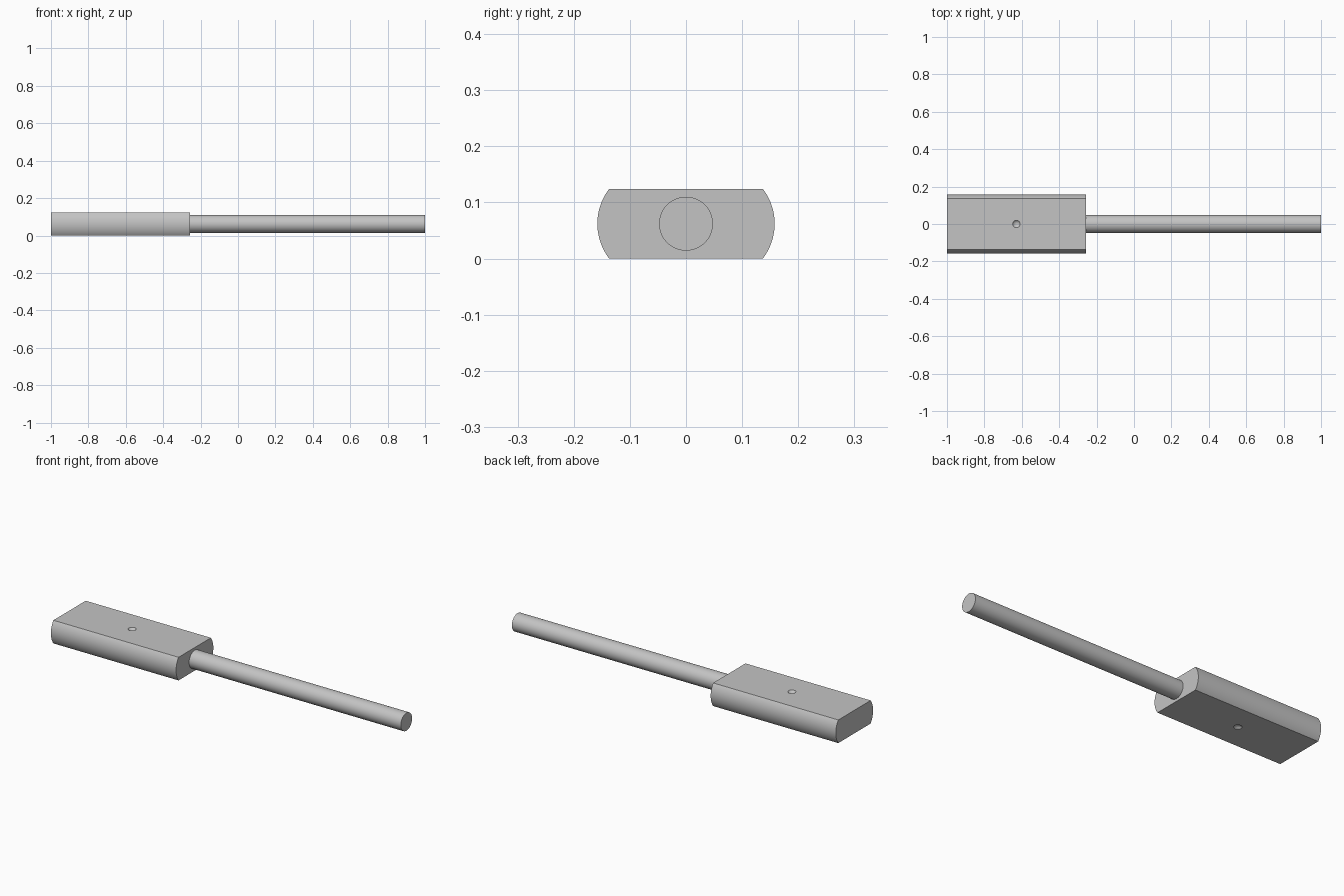
import bpy
import bmesh
import math

default = bpy.data.objects.get("Cube")
if default:
    bpy.data.objects.remove(default, do_unlink=True)

HEIGHT = 0.124          # body thickness
MID = HEIGHT / 2
FLAT = 0.137            # half width of the flat faces
BULGE = 0.021           # how far the rounded sides stand out
BACK, SHOULDER, TIP = -1.0, -0.257, 1.0

grey = bpy.data.materials.new("plain grey")
grey.use_nodes = True
colour = (0.55, 0.55, 0.55, 1)
grey.diffuse_color = colour
grey.node_tree.nodes["Principled BSDF"].inputs["Base Color"].default_value = colour


def extrude_along_x(name, outline, x0, x1):
    """Solid made by sweeping a closed (y, z) outline from x0 to x1."""
    bm = bmesh.new()
    cap = bm.faces.new([bm.verts.new((x0, y, z)) for y, z in outline])
    swept = bmesh.ops.extrude_face_region(bm, geom=[cap], use_keep_orig=True)
    moved = [v for v in swept["geom"] if isinstance(v, bmesh.types.BMVert)]
    bmesh.ops.translate(bm, verts=moved, vec=(x1 - x0, 0, 0))
    bmesh.ops.recalc_face_normals(bm, faces=bm.faces)
    mesh = bpy.data.meshes.new(name)
    bm.to_mesh(mesh)
    bm.free()
    mesh.materials.append(grey)
    obj = bpy.data.objects.new(name, mesh)
    bpy.context.collection.objects.link(obj)
    return obj


def smooth(obj):
    bpy.ops.object.select_all(action="DESELECT")
    obj.select_set(True)
    bpy.context.view_layer.objects.active = obj
    bpy.ops.object.shade_smooth_by_angle(angle=math.radians(25))


# Body: flat top and bottom with arc-shaped sides
radius = (MID ** 2 + BULGE ** 2) / (2 * BULGE)
centre = FLAT + BULGE - radius
half_angle = math.asin(MID / radius)
steps = 20
side = []
for i in range(steps + 1):
    a = half_angle * (2 * i / steps - 1)
    side.append((centre + radius * math.cos(a), MID + radius * math.sin(a)))
outline = side + [(-y, HEIGHT - z) for y, z in side]
body = extrude_along_x("body", outline, BACK, SHOULDER)

# Shallow round dimple in the middle of each flat face
for label, z in (("top", HEIGHT + 0.015), ("bottom", -0.015)):
    bpy.ops.mesh.primitive_uv_sphere_add(
        segments=32, ring_count=32, radius=0.025,
        location=((BACK + SHOULDER) / 2, 0, z))
    cutter = bpy.context.object
    cutter.name = label + "_dimple_cutter"
    cutter.data.materials.append(grey)
    cutter.hide_render = True
    cutter.hide_set(True)
    cut = body.modifiers.new(label + " dimple", "BOOLEAN")
    cut.operation = "DIFFERENCE"
    cut.solver = "EXACT"
    cut.object = cutter
smooth(body)

# Shaft: round rod rising from the shoulder of the body
ring = [2 * math.pi * i / 64 for i in range(64)]
shaft = extrude_along_x(
    "shaft", [(0.048 * math.cos(a), MID + 0.048 * math.sin(a)) for a in ring],
    SHOULDER - 0.01, TIP)
smooth(shaft)
